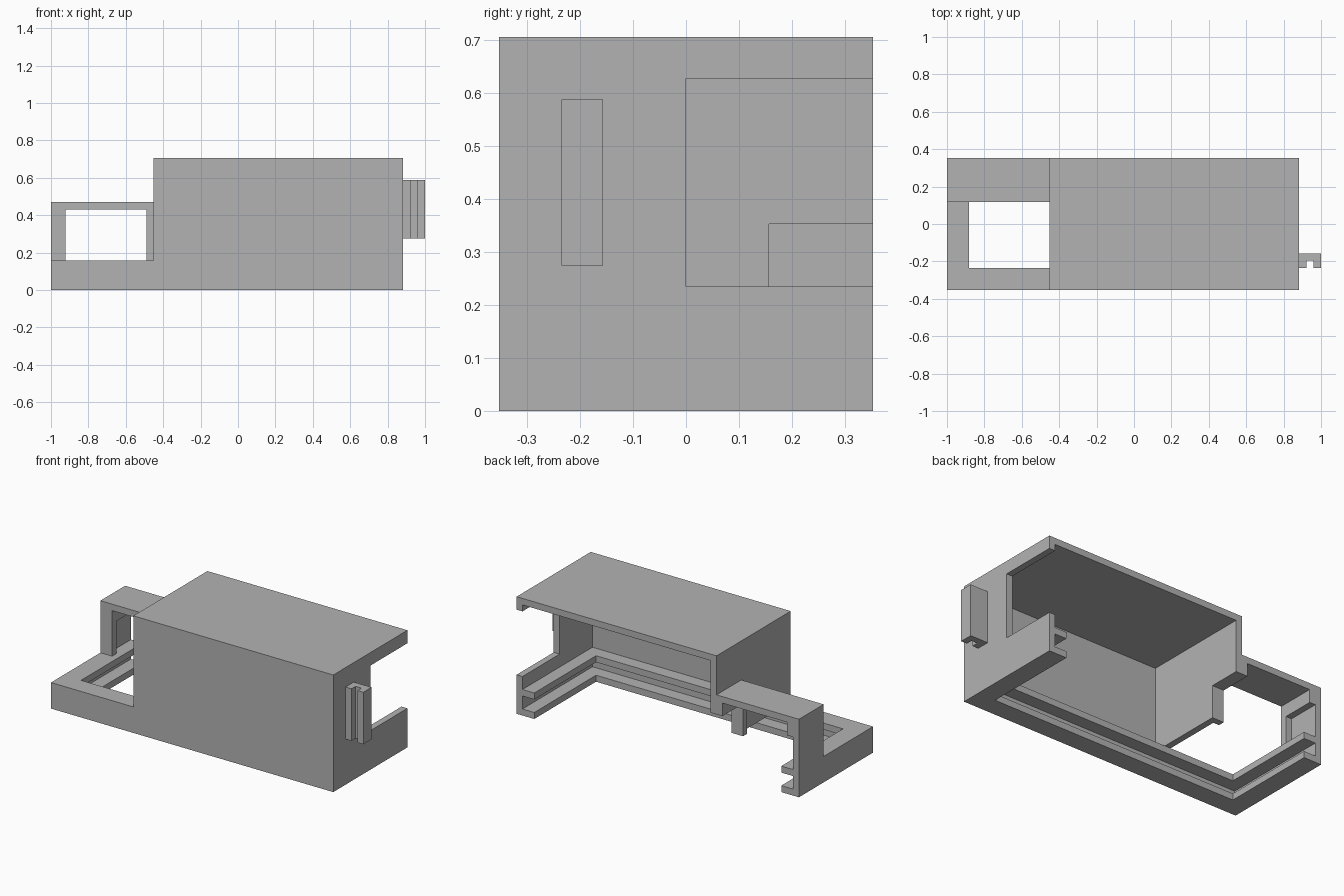
import bpy
import bmesh
from mathutils import Vector

U = 2 / 51                       # one wall thickness
ORIGIN = Vector((-25.5, -9, 0))  # model corner, in wall thicknesses

old = bpy.data.objects.get("Cube")
if old:
    bpy.data.objects.remove(old, do_unlink=True)

grey = bpy.data.materials.new("plain_grey")
grey.use_nodes = True
color = (0.45, 0.45, 0.45, 1)
grey.diffuse_color = color
grey.node_tree.nodes["Principled BSDF"].inputs["Base Color"].default_value = color


def block(name, low, high):
    """Box between two corners, given in wall thicknesses."""
    low, high = Vector(low), Vector(high)
    bm = bmesh.new()
    bmesh.ops.create_cube(bm, size=1)
    for v in bm.verts:
        unit = v.co + Vector((0.5, 0.5, 0.5))
        v.co = (low + unit * (high - low) + ORIGIN) * U
    mesh = bpy.data.meshes.new(name)
    bm.to_mesh(mesh)
    bm.free()
    mesh.materials.append(grey)
    obj = bpy.data.objects.new(name, mesh)
    bpy.context.collection.objects.link(obj)
    return obj


def carve(name, start, steps):
    """Join and cut boxes in order, leaving one clean solid."""
    obj = block(name, *start)
    for operation, low, high in steps:
        tool = block("helper", low, high)
        tool.hide_render = True
        mod = obj.modifiers.new("shape", "BOOLEAN")
        mod.operation, mod.solver, mod.object = operation, "EXACT", tool
        bpy.context.view_layer.update()
        graph = bpy.context.evaluated_depsgraph_get()
        result = bpy.data.meshes.new_from_object(obj.evaluated_get(graph))
        obj.modifiers.clear()
        obj.data = result
        bpy.data.objects.remove(tool, do_unlink=True)
    bm = bmesh.new()
    bm.from_mesh(obj.data)
    bmesh.ops.remove_doubles(bm, verts=bm.verts, dist=U / 100)
    bmesh.ops.dissolve_limit(bm, angle_limit=0.01, verts=bm.verts, edges=bm.edges)
    bm.to_mesh(obj.data)
    bm.free()
    obj.data.name = name
    return obj


ADD, CUT = "UNION", "DIFFERENCE"

carve("enclosure_shell", ((14, 0, 0), (48, 18, 18)), [
    # hollow cover, open at the back and below
    (CUT, (15, 1, -1), (47, 19, 17)),
    # side window and the gap under the inner wall
    (CUT, (46, 9, 6), (49, 19, 16)),
    (CUT, (13, 1, -1), (16, 19, 4)),
    # three-sided base frame
    (ADD, (0, 0, 0), (48, 3, 4)),
    (ADD, (0, 0, 0), (3, 18, 4)),
    (ADD, (45, 0, 0), (48, 18, 4)),
    # bridge: outer leg, inner leg, lintel
    (ADD, (0, 12, 0), (2, 18, 12)),
    (ADD, (13, 12, 4), (15, 18, 12)),
    (ADD, (0, 12, 11), (15, 18, 12)),
    # recesses behind the leg flanges
    (CUT, (1, 13, 4), (2.5, 19, 9)),
    (CUT, (12, 13, 3.5), (16, 19, 9)),
    # sliding groove around the base frame
    (CUT, (1, 1, 1), (47, 19, 3)),
])

# slotted hook on the side wall
carve("side_hook", ((48, 3, 7), (51, 5, 15)), [
    (CUT, (49, 2, 6), (50, 4, 16)),
])
